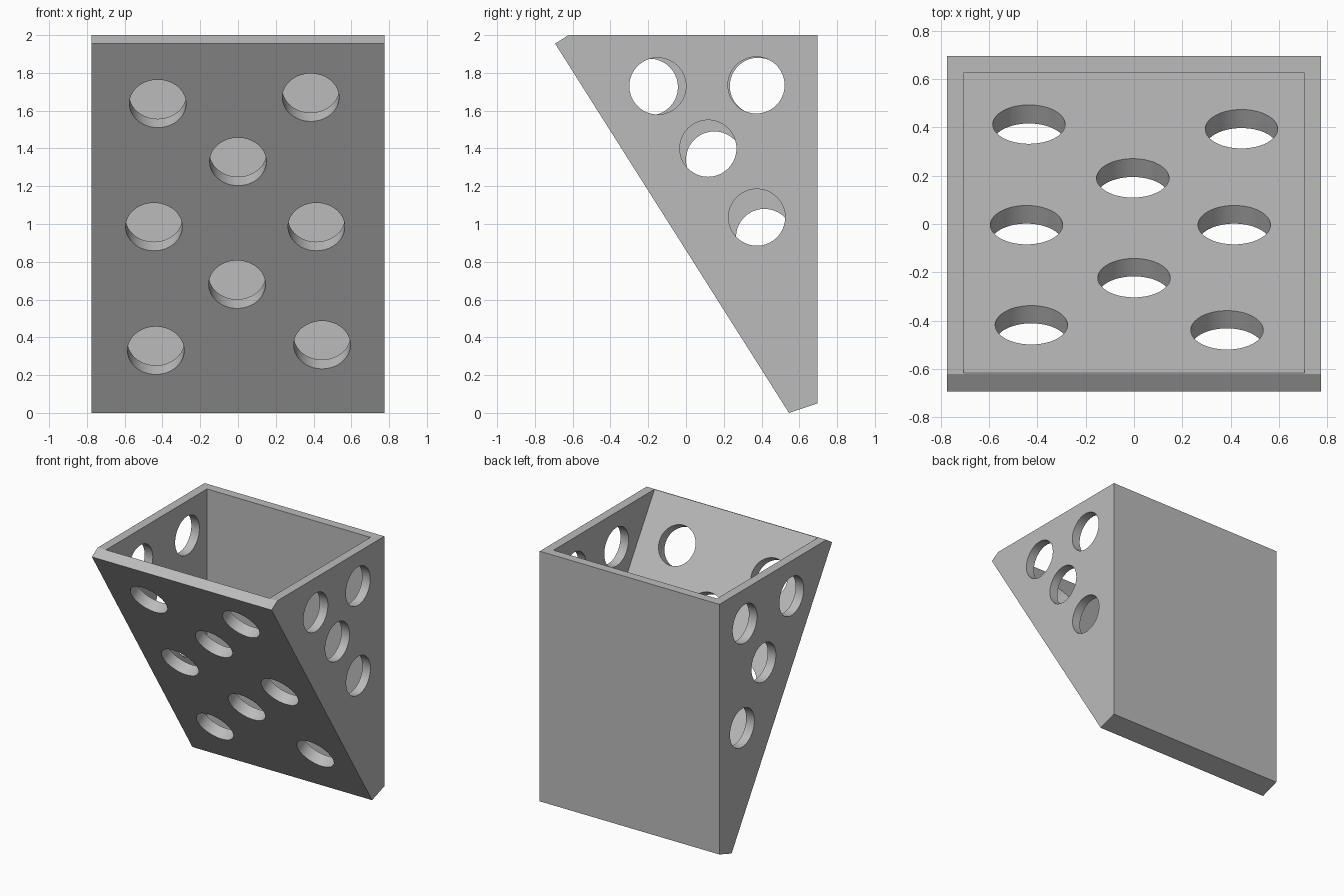
import bpy
import bmesh
from math import radians
from mathutils import Vector

if "Cube" in bpy.data.objects:
    bpy.data.objects.remove(bpy.data.objects["Cube"], do_unlink=True)

HOLE_RADIUS = 0.15
WALL = 0.07

grey = bpy.data.materials.new("light grey")
grey.use_nodes = True
colour = (0.5, 0.5, 0.5, 1)
grey.diffuse_color = colour
grey.node_tree.nodes["Principled BSDF"].inputs["Base Color"].default_value = colour


def finish(bm, name):
    bmesh.ops.recalc_face_normals(bm, faces=bm.faces)
    mesh = bpy.data.meshes.new(name)
    bm.to_mesh(mesh)
    bm.free()
    mesh.materials.append(grey)
    obj = bpy.data.objects.new(name, mesh)
    bpy.context.scene.collection.objects.link(obj)
    return obj


def prism(name, profile, x0, x1):
    """Extrude a (y, z) side profile across the width."""
    bm = bmesh.new()
    face = bm.faces.new([bm.verts.new((x0, y, z)) for y, z in profile])
    out = bmesh.ops.extrude_face_region(bm, geom=[face])
    moved = [v for v in out["geom"] if isinstance(v, bmesh.types.BMVert)]
    bmesh.ops.translate(bm, verts=moved, vec=(x1 - x0, 0, 0))
    return finish(bm, name)


def drill_set(name, centres, axis):
    """Short cylinders, one through the wall at each centre."""
    bm = bmesh.new()
    turn = axis.to_track_quat("Z", "Y").to_matrix().to_4x4()
    for centre in centres:
        turn.translation = Vector(centre)
        bmesh.ops.create_cone(bm, cap_ends=True, segments=64, radius1=HOLE_RADIUS,
                              radius2=HOLE_RADIUS, depth=0.24, matrix=turn)
    return finish(bm, name)


# Wedge body with a sloping front and square-cut front panel
toe, lip = Vector((0.545, 0)), Vector((-0.693, 1.955))
body = prism("wedge_bin", [lip, (-0.622, 2), (0.695, 2), (0.695, 0.05), toe],
             -0.775, 0.775)

# Open-topped cavity
cavity = prism("cavity_cutter",
               [(-0.618, 2.1), (0.625, 2.1), (0.625, 0.045), (-0.618, 1.997)],
               WALL - 0.775, 0.775 - WALL)

# Round holes square to the sloping front
slope = lip - toe
front_axis = Vector((0, -slope.y, slope.x)).normalized()
front_spots = [(-0.425, 1.637), (0.385, 1.67), (0, 1.33), (-0.445, 0.985),
               (0.415, 0.985), (-0.005, 0.68), (-0.435, 0.33), (0.445, 0.36)]
front_drill = drill_set(
    "front_hole_cutter",
    [(x, toe.x + slope.x * z / slope.y, z) for x, z in front_spots], front_axis)

# Round holes in the two sides
left_spots = [(-0.15, 1.73), (0.372, 1.735), (0.117, 1.40), (0.375, 1.035)]
right_spots = [(-0.193, 1.725), (0.382, 1.73), (0.15, 1.34), (0.415, 0.93)]
side_axis = Vector((1, 0, 0))
left_drill = drill_set("left_hole_cutter", [(0.74, y, z) for y, z in left_spots], side_axis)
right_drill = drill_set("right_hole_cutter", [(-0.74, y, z) for y, z in right_spots], side_axis)

# Cut everything out of the body
cutters = [cavity, front_drill, left_drill, right_drill]
for cutter in cutters:
    cutter.hide_render = True
    cut = body.modifiers.new(cutter.name, "BOOLEAN")
    cut.operation = "DIFFERENCE"
    cut.solver = "EXACT"
    cut.object = cutter

bpy.context.view_layer.update()
bpy.ops.object.select_all(action="DESELECT")
body.select_set(True)
bpy.context.view_layer.objects.active = body
for cutter in cutters:
    bpy.ops.object.modifier_apply(modifier=cutter.name)
    bpy.data.objects.remove(cutter, do_unlink=True)

bpy.ops.object.shade_smooth_by_angle(angle=radians(30))
